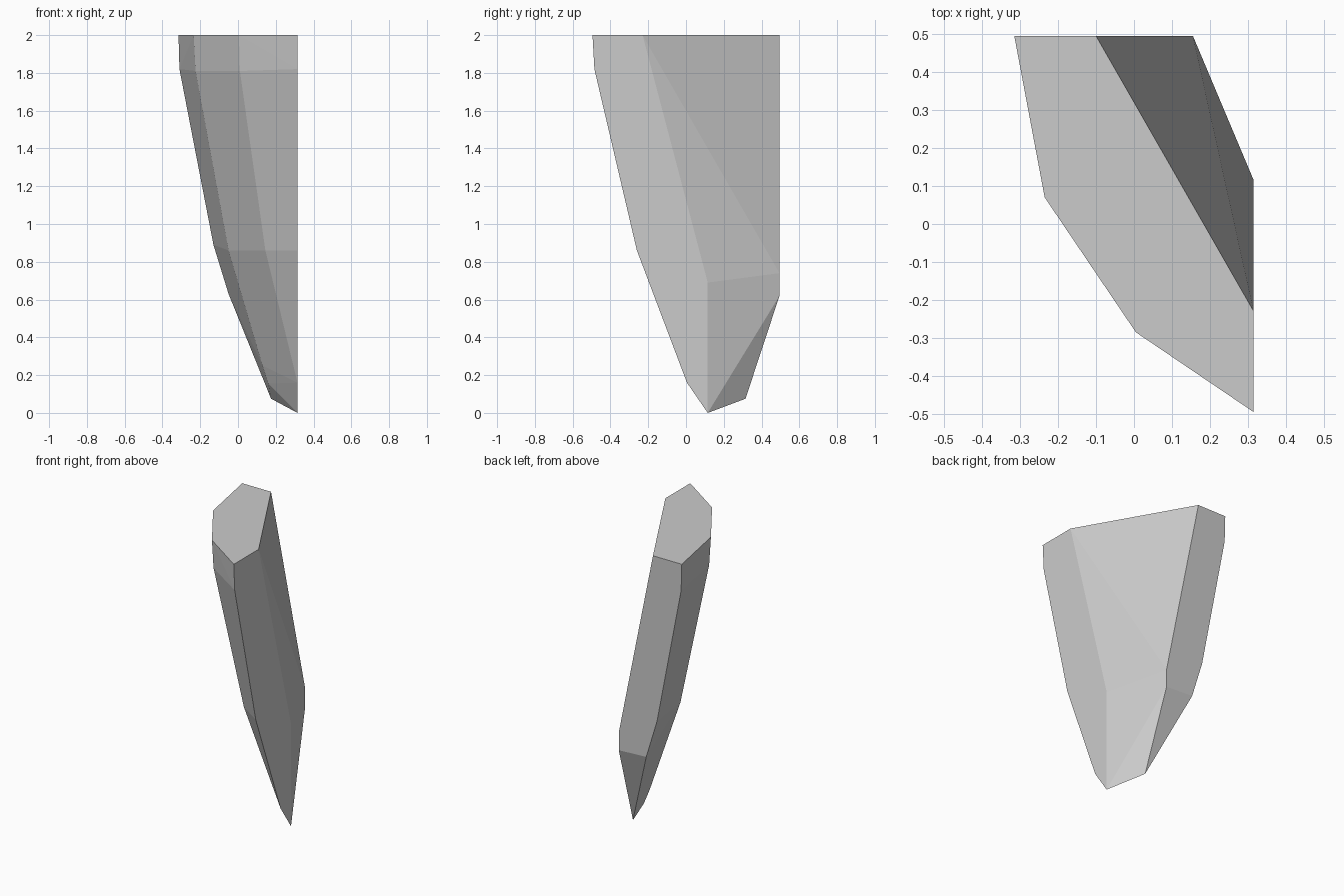
import bpy
import bmesh

# Remove the default cube if present
cube = bpy.data.objects.get("Cube")
if cube:
    bpy.data.objects.remove(cube, do_unlink=True)

SIDE = 0.315   # flat cut facing +x
BACK = 0.495   # flat cut facing +y

# Outer ribs of the shard, each listed from the top down
back_rib = [(-SIDE, BACK, 2), (-0.31, BACK, 1.82), (-0.13, BACK, 0.89), (-0.05, BACK, 0.63)]
left_rib = [(-0.235, 0.07, 2), (-0.225, 0.075, 1.81), (-0.05, 0.13, 0.86), (0.13, 0.2, 0.25)]
front_rib = [(0.005, -0.285, 2), (0.01, -0.275, 1.81), (0.145, -0.145, 0.86)]
side_rib = [(SIDE, y, z) for y, z in ((-0.495, 2), (-0.485, 1.82), (-0.26, 0.86), (0.005, 0.16))]

# Sloping break between the two flat cuts, and the chipped tip
break_edge = [(SIDE, -0.23, 2), (SIDE, 0.115, 0.69), (-0.1, BACK, 2),
              (0.155, BACK, 0.74), (0.155, BACK, 0.62)]
tip = [(SIDE, 0.115, 0), (0.175, 0.315, 0.075), (0.16, 0.22, 0.155)]

# Wrap the ribs in a faceted convex solid
bm = bmesh.new()
for part in (back_rib, left_rib, front_rib, side_rib, break_edge, tip):
    for point in part:
        bm.verts.new(point)
hull = bmesh.ops.convex_hull(bm, input=list(bm.verts))
loose = [v for v in bm.verts if not v.link_faces]
bmesh.ops.delete(bm, geom=loose, context='VERTS')

# Merge coplanar triangles into clean flat facets
bmesh.ops.dissolve_limit(bm, angle_limit=0.01, verts=list(bm.verts), edges=list(bm.edges))
bmesh.ops.recalc_face_normals(bm, faces=list(bm.faces))
mesh = bpy.data.meshes.new("rock_shard")
bm.to_mesh(mesh)
bm.free()

# Plain grey stone
stone = bpy.data.materials.new("grey_stone")
stone.use_nodes = True
grey = (0.6, 0.6, 0.6, 1)
stone.diffuse_color = grey
stone.node_tree.nodes["Principled BSDF"].inputs["Base Color"].default_value = grey
mesh.materials.append(stone)

shard = bpy.data.objects.new("rock_shard", mesh)
bpy.context.collection.objects.link(shard)
